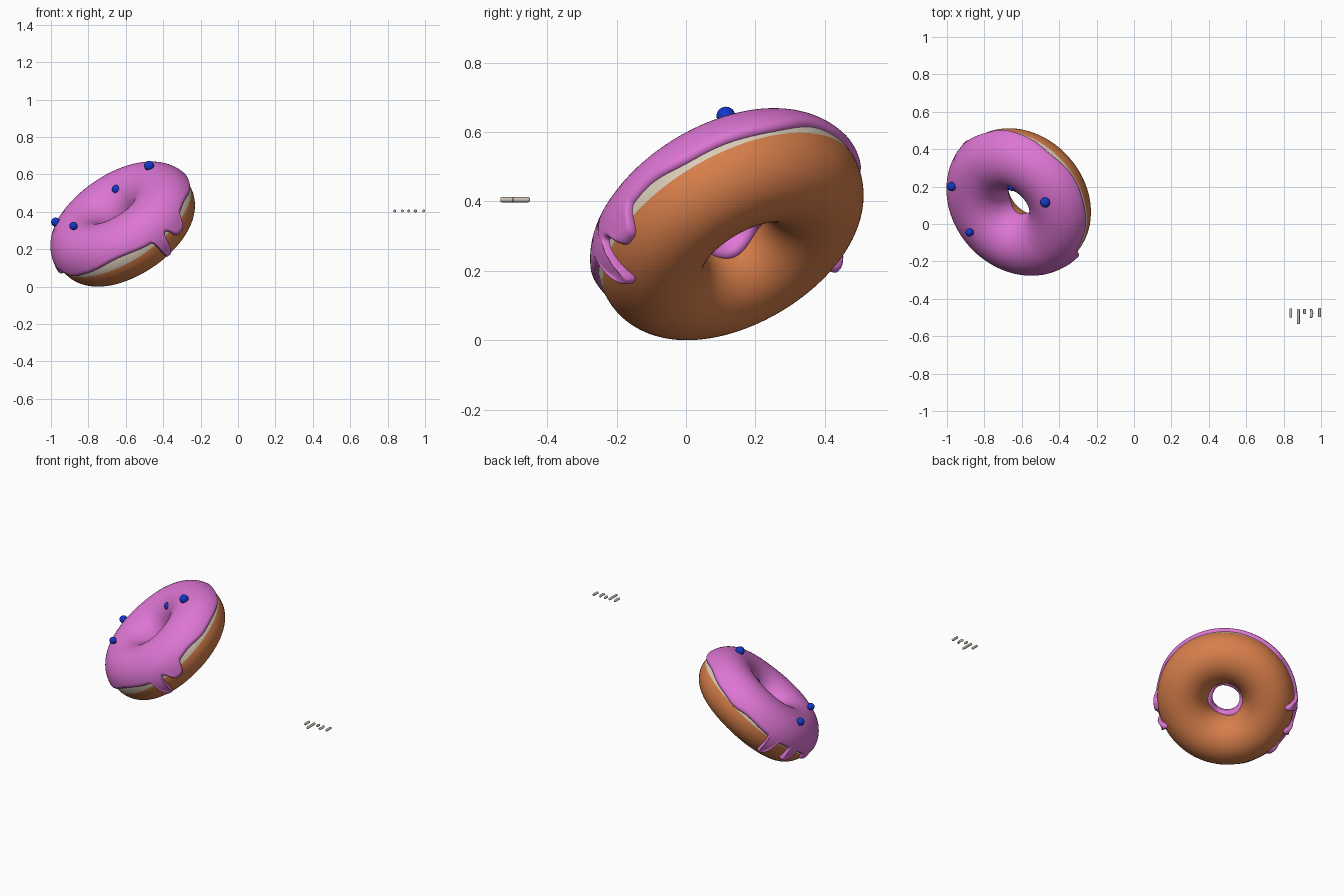
import bpy, bmesh, math
from mathutils import Vector, Matrix

if "Cube" in bpy.data.objects:
    bpy.data.objects.remove(bpy.data.objects["Cube"])

R, r, T = 0.255, 0.155, 0.021           # ring radius, dough radius, icing thickness
CENTRE = Vector((-0.606, 0.128, 0.325))

# Tilted frame of the doughnut: axis points up, left and forward
axis = Vector((-0.50, -0.44, 0.745)).normalized()
uphill = (Vector((0, 0, 1)) - axis * axis.z).normalized()
side = axis.cross(uphill)


def material(name, rgb):
    m = bpy.data.materials.new(name)
    m.diffuse_color = (*rgb, 1)
    m.use_nodes = True
    m.node_tree.nodes["Principled BSDF"].inputs["Base Color"].default_value = m.diffuse_color
    return m


brown = material("baked_brown", (0.68, 0.21, 0.07))
cream = material("pale_crumb", (0.69, 0.60, 0.48))
pink = material("pink_icing_colour", (0.73, 0.18, 0.66))
blue = material("blue", (0.006, 0.04, 0.60))
stone = material("pale_sprinkle", (0.60, 0.54, 0.48))


def ring_point(a, v, rad):
    """Point on the tilted ring: a goes round the ring, v round its section."""
    out = uphill * math.cos(a) + side * math.sin(a)
    return CENTRE + out * (R + rad * math.cos(v)) + axis * (rad * math.sin(v))


def grid_object(name, rows, mats, wrap, rule=None):
    """Mesh from columns of points, closed round the ring."""
    bm = bmesh.new()
    vs = [[bm.verts.new(p) for p in row] for row in rows]
    n, m = len(vs), len(vs[0])
    for i in range(n):
        for j in range(m if wrap else m - 1):
            k, l = (i + 1) % n, (j + 1) % m
            f = bm.faces.new((vs[i][j], vs[k][j], vs[k][l], vs[i][l]))
            f.smooth = True
            f.material_index = rule(j) if rule else 0
    return finish(name, bm, mats)


def finish(name, bm, mats):
    me = bpy.data.meshes.new(name)
    bm.to_mesh(me)
    bm.free()
    for mt in mats:
        me.materials.append(mt)
    ob = bpy.data.objects.new(name, me)
    bpy.context.collection.objects.link(ob)
    return ob


# Dough ring with a pale band just above its outer equator
SEG = 72
dough = [[ring_point(math.tau * i / 96, math.tau * j / SEG, r) for j in range(SEG)]
         for i in range(96)]
grid_object("dough", dough, [brown, cream], True, lambda j: 1 if j < 7 else 0)

# Outer icing edge in degrees of the section: (direction, width, change, power)
EDGE = [(-143, 30, 11, 2), (-68, 13, 9, 2), (-90, 7, -26, 4), (-107.5, 4.2, -50, 4),
        (99, 4.2, -47, 4), (122, 4.2, -34, 4), (110, 20, -4, 2), (172, 10, -6, 2),
        (145, 5, -16, 4), (55, 10, -6, 2), (10, 14, 3, 2)]


def outer_edge(deg):
    e = 6 + 1.5 * math.sin(math.radians(7 * deg))
    for a0, w, d, p in EDGE:
        x = (deg - a0 + 180) % 360 - 180
        e += d * math.exp(-abs(x / w) ** p)
    return e


# Icing: shell from inside the hole over the top to the dripping outer edge
cols = []
N, M = 480, 56
for i in range(N):
    deg = 360 * i / N
    a = math.radians(deg)
    v0 = math.radians(outer_edge(deg))
    v1 = math.radians(188 + 5 * math.sin(3 * a))
    bulb = max(0, min(1, -math.degrees(v0) / 30)) * 0.008
    col = []
    for j in range(M + 1):
        s = j / M
        s = s * s * (3 - 2 * s)                      # denser near both edges
        v = v0 + (v1 - v0) * s
        d = min(v - v0, v1 - v) * r                  # distance to nearest edge
        k = min(1, d / 0.022)
        t = T * math.sqrt(max(0, 1 - (1 - k) ** 2))
        t += bulb * math.exp(-((d - 0.022) / 0.02) ** 2) * k if s < 0.5 else 0
        t += 0.012 * max(0, -math.cos(a)) * max(0, math.sin(v)) ** 2
        col.append(ring_point(a, v, r - 0.002 + t))
    cols.append(col)
grid_object("icing", cols, [pink], False)

# Blue candy balls half sunk in the icing
for i, (p, rad) in enumerate([((-0.475, 0.115, 0.646), 0.027), ((-0.65, 0.20, 0.52), 0.024),
                              ((-0.88, -0.045, 0.325), 0.022), ((-0.975, 0.20, 0.345), 0.024)]):
    bm = bmesh.new()
    bmesh.ops.create_uvsphere(bm, u_segments=24, v_segments=16, radius=rad,
                              matrix=Matrix.Translation(p))
    for f in bm.faces:
        f.smooth = True
    finish("candy_ball_%d" % (i + 1), bm, [blue])

# Loose sprinkles lying to the right: x, back end, front end, bend
for i, (x, y0, y1, bend) in enumerate([(0.838, -0.452, -0.50, 0), (0.879, -0.455, -0.535, 0),
                                       (0.912, -0.455, -0.482, 0), (0.948, -0.455, -0.502, 0.006),
                                       (0.9925, -0.45, -0.498, 0)]):
    bm = bmesh.new()
    rad, rings = 0.0075, []
    n = 14
    for j in range(n + 1):
        u = 0.5 - 0.5 * math.cos(math.pi * j / n)
        y = y0 + (y1 - y0) * u
        d = min(u, 1 - u) * abs(y1 - y0)
        k = min(1, d / 0.004)
        q = rad * (0.45 + 0.55 * math.sqrt(max(0, 1 - (1 - k) ** 2)))
        cx = x + bend * (4 * u * (1 - u) - 0.5)
        rings.append([bm.verts.new((cx + q * math.cos(math.tau * c / 12), y,
                                    0.405 + q * math.sin(math.tau * c / 12)))
                      for c in range(12)])
    for A, B in zip(rings, rings[1:]):
        for c in range(12):
            bm.faces.new((A[c], A[(c + 1) % 12], B[(c + 1) % 12], B[c])).smooth = True
    bm.faces.new(rings[0])
    bm.faces.new(rings[-1])
    bmesh.ops.recalc_face_normals(bm, faces=bm.faces)
    finish("sprinkle_%d" % (i + 1), bm, [stone])
